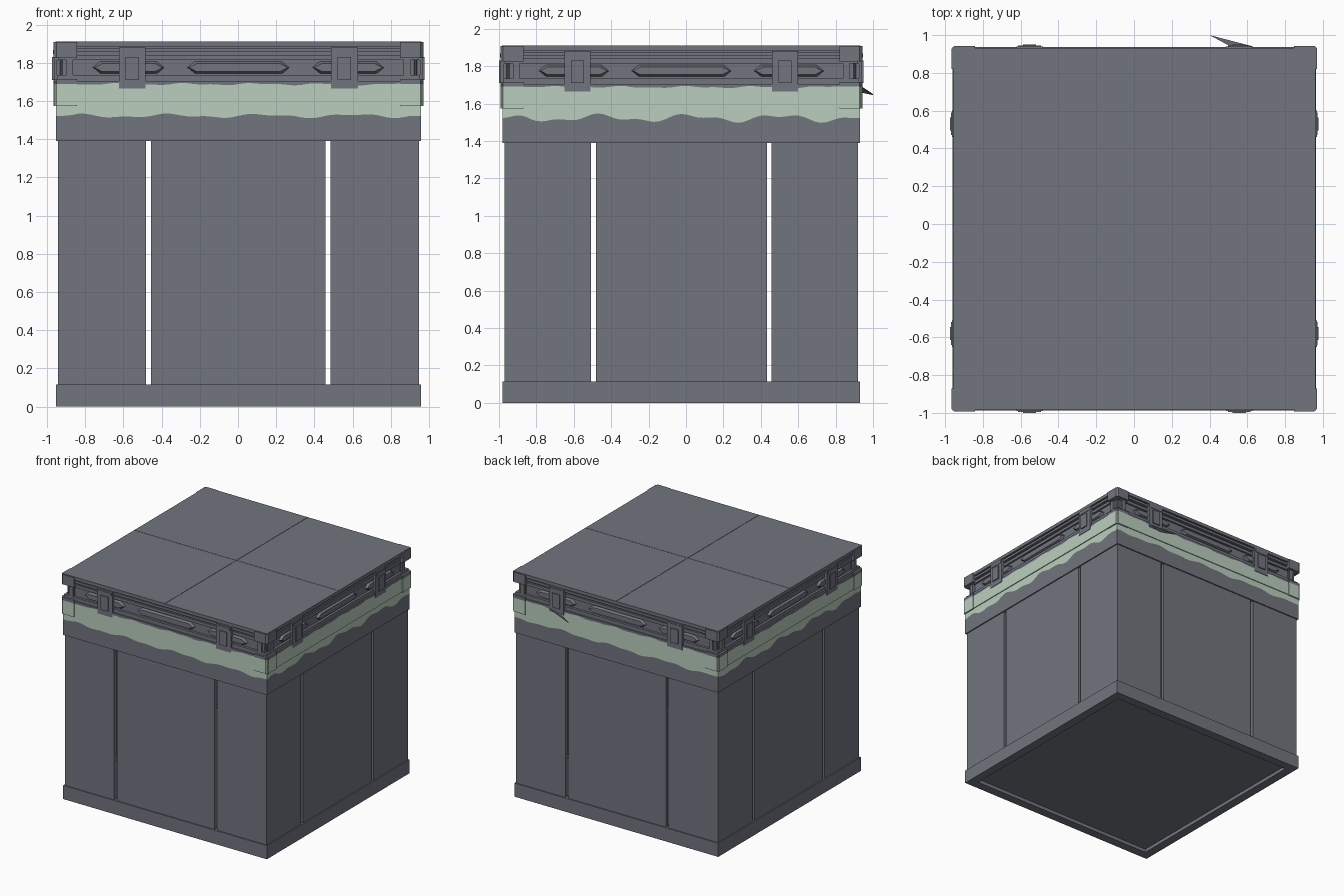
import bpy, bmesh, math
from mathutils import Matrix, Vector

if "Cube" in bpy.data.objects:
    bpy.data.objects.remove(bpy.data.objects["Cube"])

CENTRE = Vector((0.002, -0.025, 0))

def material(name, rgb):
    m = bpy.data.materials.new(name)
    m.diffuse_color = (*rgb, 1)
    m.use_nodes = True
    m.node_tree.nodes["Principled BSDF"].inputs["Base Color"].default_value = m.diffuse_color
    return m

GREY = material("slate grey", (0.17, 0.178, 0.212))
MINT = material("pale mint", (0.49, 0.62, 0.51))

def loft(bm, a, b):
    """Closed solid between two matching loops."""
    va = [bm.verts.new(p) for p in a]
    vb = [bm.verts.new(p) for p in b]
    n = len(a)
    bm.faces.new(va)
    bm.faces.new(vb[::-1])
    for i in range(n):
        j = (i + 1) % n
        bm.faces.new((va[i], vb[i], vb[j], va[j]))

def box(x0, x1, d0, d1, z0, z1):
    """Box on the front side, d is the distance outwards."""
    p = [(x0, -d0), (x1, -d0), (x1, -d1), (x0, -d1)]
    return [(x, y, z0) for x, y in p], [(x, y, z1) for x, y in p]

def slab(h, z0, z1):
    return box(-h, h, -h, h, z0, z1)

def prism(pts, z0, z1):
    return [(x, y, z0) for x, y in pts], [(x, y, z1) for x, y in pts]

def hex_bar(cx, half, zc, hz, d0, d1, taper):
    """Long hexagon standing out from the wall, with a bevelled front."""
    def ring(d, t):
        w, h = half - t, hz - t
        k = 0.04
        return [(cx - w, -d, zc), (cx - w + k, -d, zc - h), (cx + w - k, -d, zc - h),
                (cx + w, -d, zc), (cx + w - k, -d, zc + h), (cx - w + k, -d, zc + h)]
    return ring(d0, 0), ring(d1, taper)

def finish(name, bm, mats):
    bmesh.ops.recalc_face_normals(bm, faces=bm.faces[:])
    me = bpy.data.meshes.new(name)
    bm.to_mesh(me)
    bm.free()
    for m in mats:
        me.materials.append(m)
    ob = bpy.data.objects.new(name, me)
    bpy.context.collection.objects.link(ob)
    return ob

def make(name, solids, mat=GREY, turns=4):
    """Solids repeated around the four sides of the crate."""
    bm = bmesh.new()
    for t in range(turns):
        r = Matrix.Rotation(t * math.pi / 2, 3, 'Z')
        for a, b in solids:
            loft(bm, [r @ Vector(p) + CENTRE for p in a], [r @ Vector(p) + CENTRE for p in b])
    return finish(name, bm, [mat])

def painted_band(name, h, z0, z1, wave, mint_above):
    """Square band whose paint edge follows a wavy line."""
    n = 64
    bm = bmesh.new()
    rows = [[], [], []]
    for s in range(4):
        r = Matrix.Rotation(s * math.pi / 2, 3, 'Z')
        for i in range(n):
            x = -h + 2 * h * i / n
            fade = min(1, i / 4, (n - i) / 4)
            for row, z in zip(rows, (z0, wave(x, s, fade), z1)):
                row.append(bm.verts.new(r @ Vector((x, -h, z)) + CENTRE))
    m = 4 * n
    for k in range(2):
        for i in range(m):
            j = (i + 1) % m
            f = bm.faces.new((rows[k][i], rows[k][j], rows[k + 1][j], rows[k + 1][i]))
            f.material_index = int((k == 1) == mint_above)
    low = bm.faces.new(rows[0][::-1])
    high = bm.faces.new(rows[2])
    low.material_index = int(not mint_above)
    high.material_index = int(mint_above)
    return finish(name, bm, [GREY, MINT])

# base frame and recessed floor
make("base_frame", [prism([(-.955, -.955), (.955, -.955), (.88, -.88), (-.88, -.88)], 0, .115)])
make("floor", [slab(.885, .03, .112)], turns=1)

# wall panels with open gaps between them
make("middle_panels", [box(-.457, .457, .915, .945, .11, 1.395)])
make("corner_panels", [prism([(.483, -.945), (.945, -.945), (.945, -.483),
                              (.915, -.483), (.915, -.915), (.483, -.915)], .11, 1.395)])

# upper trim with the dripping lower paint edge
def drip(x, s, f):
    a = 0.016 if s % 2 else 0.008
    return 1.522 + f * a * (math.sin(13 * x + s) + 0.6 * math.sin(29 * x + 2 * s))
painted_band("upper_trim", .955, 1.39, 1.58, drip, True)

# lid lip with the upper paint edge
def upper_edge(x, s, f):
    return 1.688 + f * 0.004 * (math.sin(17 * x + s) + 0.7 * math.sin(37 * x + s))
painted_band("lid_lip", .962, 1.578, 1.705, upper_edge, False)

# recessed lid wall, rails and top
make("lid_wall", [slab(.93, 1.70, 1.90)], turns=1)
make("lid_rails", [slab(.950, 1.70, 1.735), slab(.945, 1.815, 1.84),
                   slab(.952, 1.855, 1.875)], turns=1)
make("lid_rim", [slab(.958, 1.883, 1.906)], turns=1)
make("lid_top_panels", [box(.0015, .958, .0015, .958, 1.900, 1.911)])

# long hexagonal bars on each lid side
make("lid_side_bars", [hex_bar(0, .27, 1.775, .033, .925, .95, .012),
                       hex_bar(-.575, .19, 1.775, .033, .925, .95, .012),
                       hex_bar(.575, .19, 1.775, .033, .925, .95, .012)])

# corner fittings
def corner(o, i, z0, z1, c=.015):
    return prism([(i, -o), (o - c, -o), (o, -o + c), (o, -i), (i, -i)], z0, z1)
make("corner_caps_upper", [corner(.968, .845, 1.825, 1.908)])
make("corner_posts", [corner(.935, .86, 1.70, 1.83),
                      box(.865, .90, .92, .952, 1.735, 1.815),
                      box(-.90, -.865, .92, .952, 1.735, 1.815)])
make("corner_caps_lower_paint", [corner(.968, .845, 1.574, 1.69)], MINT)
make("corner_caps_lower", [corner(.968, .845, 1.69, 1.715)])

# clasps, two on each side
clasps, latches = [], []
for c in (-.555, .555):
    clasps.append(box(c - .07, c + .07, .925, .966, 1.665, 1.88))
    latches.append(box(c - .035, c + .035, .96, .975, 1.71, 1.83))
    latches.append(box(c - .06, c + .06, .96, .970, 1.845, 1.868))
make("clasps", clasps)
make("clasp_latches", latches)

# bent splinter on the back clasp
bm = bmesh.new()
tri = [(.63, .94, 1.685), (.53, .93, 1.66), (.40, 1.0, 1.645)]
loft(bm, tri, [(x, y, z + .006) for x, y, z in tri])
finish("back_splinter", bm, [GREY])
